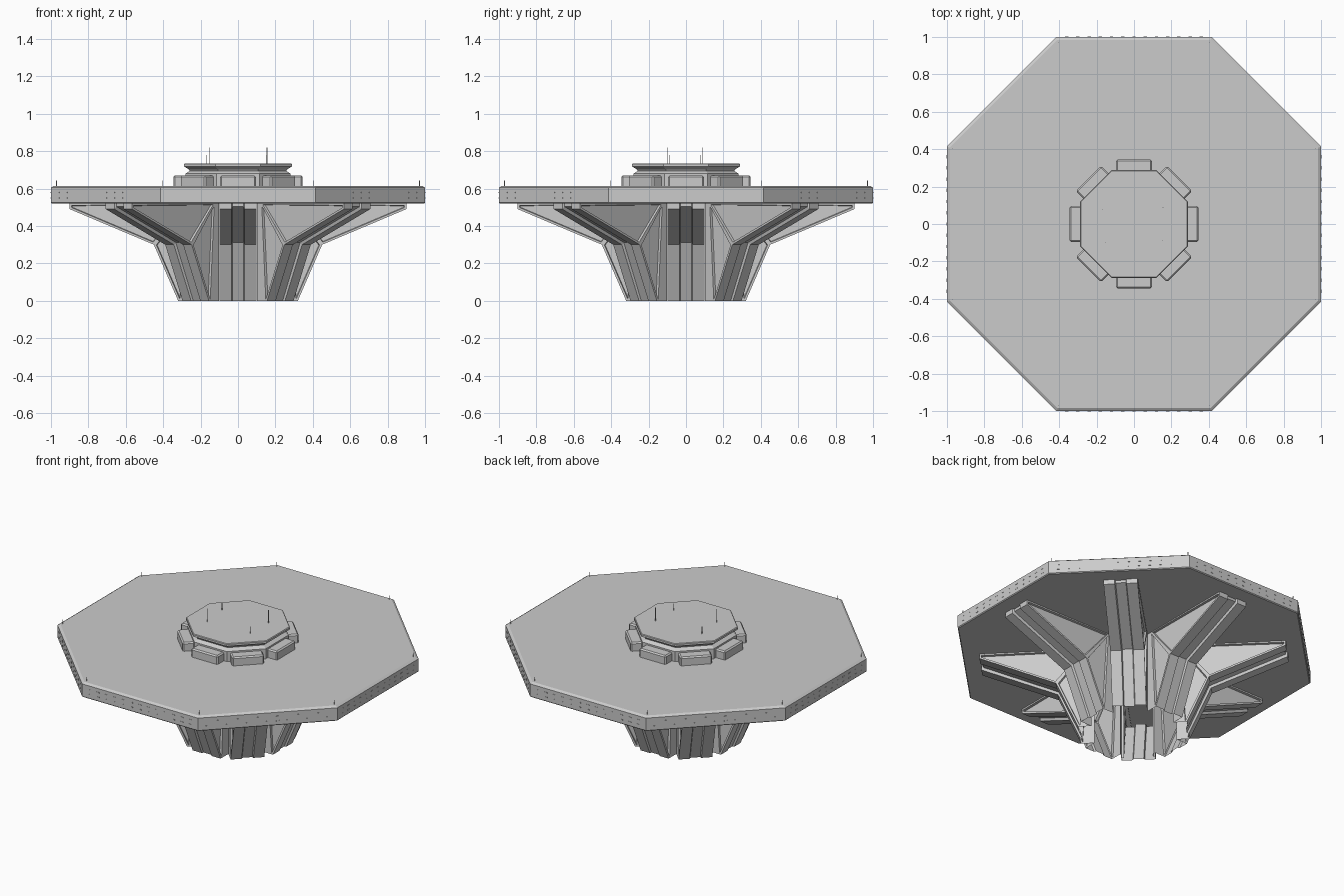
import bpy, bmesh
from math import cos, sin, pi
from mathutils import Matrix

if "Cube" in bpy.data.objects:
    bpy.data.objects.remove(bpy.data.objects["Cube"])


def finish(name, bm, fix=True):
    if fix:
        bmesh.ops.recalc_face_normals(bm, faces=bm.faces)
    me = bpy.data.meshes.new(name)
    bm.to_mesh(me)
    bm.free()
    ob = bpy.data.objects.new(name, me)
    bpy.context.collection.objects.link(ob)
    return ob


def octagon(name, profile):
    """Stack of octagon rings from (apothem, z) pairs, capped at both ends."""
    bm = bmesh.new()
    rings = []
    for a, z in profile:
        r = a / cos(pi / 8)
        rings.append([bm.verts.new((r * cos(pi / 8 + i * pi / 4), r * sin(pi / 8 + i * pi / 4), z))
                      for i in range(8)])
    for lo, hi in zip(rings, rings[1:]):
        for i in range(8):
            j = (i + 1) % 8
            bm.faces.new((lo[i], lo[j], hi[j], hi[i]))
    bm.faces.new(rings[0][::-1])
    bm.faces.new(rings[-1])
    return finish(name, bm)


def box(bm, size, loc, angle=0.0):
    m = Matrix.Rotation(angle, 4, 'Z') @ Matrix.Translation(loc) @ Matrix.Diagonal((*size, 1))
    return bmesh.ops.create_cube(bm, size=1, matrix=m)['verts']


# Main deck and upper hub
octagon("deck_plate", [(0.995, 0.52), (1.0, 0.525), (1.0, 0.605), (0.985, 0.615)])
octagon("upper_hub", [(0.28, 0.61), (0.28, 0.68), (0.258, 0.695), (0.262, 0.702),
                      (0.288, 0.718), (0.288, 0.73), (0.284, 0.734)])

# Hub blocks around the upper hub
bm = bmesh.new()
for k in range(8):
    box(bm, (0.075, 0.19, 0.07), (0.3075, 0, 0.635), k * pi / 4)
bmesh.ops.bevel(bm, geom=bm.edges[:], offset=0.008, segments=1, affect='EDGES')
finish("hub_blocks", bm)

# Support ribs: open shells with a grooved outer face and panelled sides
OUTER = [(0.32, 0), (0.45, 0.30), (0.90, 0.49), (0.90, 0.52)]
GROOVE = [(0.308, 0), (0.44, 0.312), (0.888, 0.503), (0.888, 0.52)]
HALF = 0.1
stations = [(-HALF, OUTER), (-0.035, OUTER), (-0.03, GROOVE),
            (0.03, GROOVE), (0.035, OUTER), (HALF, OUTER)]
for k in range(8):
    bm = bmesh.new()
    rows = [[bm.verts.new((r, y, z)) for r, z in prof] for y, prof in stations]
    for a, b in zip(rows, rows[1:]):
        for i in range(3):
            bm.faces.new((a[i], b[i], b[i + 1], a[i + 1]))
    panels = []
    for row, y in ((rows[0], -HALF), (rows[-1], HALF)):
        B, C, D, E = row
        A, F, G, H = [bm.verts.new((r, y, z)) for r, z in
                      ((0.242, 0), (0.242, 0.52), (0.275, 0.52), (0.30, 0))]
        groups = [(A, H, G, F), (H, B, C, G), (G, C, D, E)]
        for n, g in enumerate(groups):
            f = bm.faces.new(g if y < 0 else g[::-1])
            if n:
                panels.append(f)
    bm.normal_update()
    bmesh.ops.inset_individual(bm, faces=panels, thickness=0.014, depth=0)
    bm.normal_update()
    bmesh.ops.inset_individual(bm, faces=panels, thickness=0.004, depth=-0.014)
    bm.transform(Matrix.Rotation(k * pi / 4, 4, 'Z'))
    finish("support_rib_%d" % k, bm, fix=False)

# Small windows in rows along the deck rim
bm = bmesh.new()
for k in range(8):
    for i in range(13):
        for z in (0.55, 0.58):
            box(bm, (0.003, 0.018, 0.005), (1.0, (i - 6) * 0.06, z), k * pi / 4)
finish("rim_windows", bm)

# Thin masts at the deck corners and on the hub
bm = bmesh.new()
for k in range(8):
    box(bm, (0.003, 0.003, 0.03), (1.05, 0, 0.627), pi / 8 + k * pi / 4)
for x, y, h in ((-0.15, -0.1, 0.085), (0.155, 0.09, 0.085), (-0.17, 0.08, 0.045),
                (0.15, -0.09, 0.045)):
    box(bm, (0.003, 0.003, h), (x, y, 0.734 + h / 2))
finish("masts", bm)
